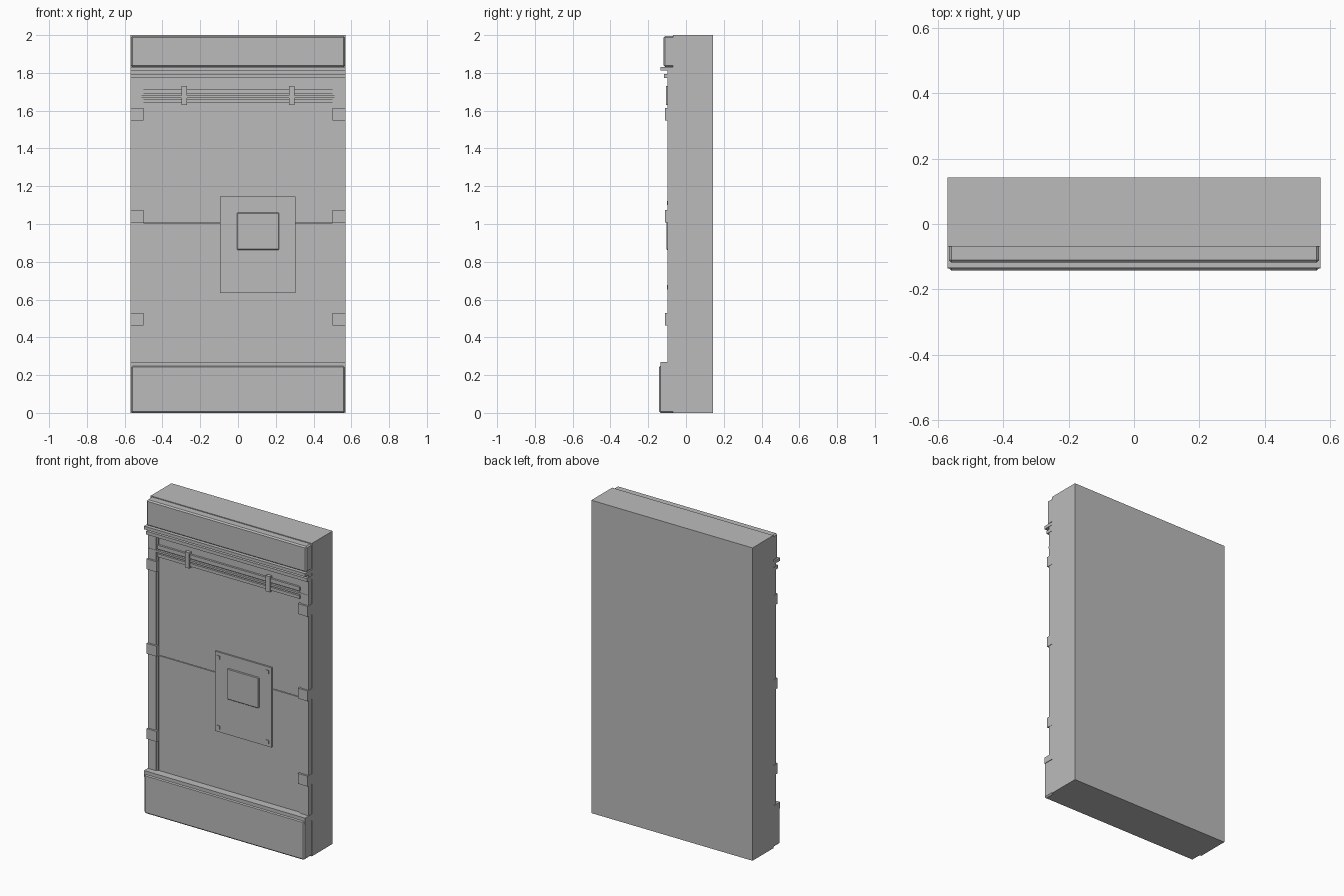
import bpy, bmesh

if "Cube" in bpy.data.objects:
    bpy.data.objects.remove(bpy.data.objects["Cube"])

grey = bpy.data.materials.new("plain grey")
grey.diffuse_color = (0.5, 0.5, 0.5, 1)
grey.use_nodes = True
grey.node_tree.nodes["Principled BSDF"].inputs["Base Color"].default_value = grey.diffuse_color


def box(name, x, y, z, bevel=0.0):
    """Box from (min, max) pairs, with an optional small chamfer."""
    bm = bmesh.new()
    bmesh.ops.create_cube(bm, size=1)
    for v in bm.verts:
        v.co = [(r[0] + r[1]) / 2 + c * (r[1] - r[0]) for r, c in zip((x, y, z), v.co)]
    if bevel:
        bmesh.ops.bevel(bm, geom=bm.edges[:], offset=bevel, segments=1, affect='EDGES')
    me = bpy.data.meshes.new(name)
    bm.to_mesh(me)
    bm.free()
    me.materials.append(grey)
    ob = bpy.data.objects.new(name, me)
    bpy.context.collection.objects.link(ob)
    return ob


W = 0.57       # half width
WALL = -0.068  # front of the wall core
PANEL = -0.086  # front of the panels

# Wall core and the two stacked panels with a seam
box("wall_core", (-W, W), (WALL, 0.142), (0, 2))
box("lower_panel", (-0.505, 0.505), (PANEL, WALL), (0.25, 1.004))
box("upper_panel", (-0.505, 0.505), (PANEL, WALL), (1.008, 1.83))

# Header and base blocks
box("header", (-0.566, 0.566), (-0.118, WALL + 0.01), (1.83, 1.995), 0.008)
box("base", (-0.566, 0.566), (-0.142, WALL + 0.01), (0, 0.25), 0.008)
box("base_cap", (-W, W), (-0.136, WALL), (0.23, 0.27))

# Side posts, inner trims and clamps
for s, side in ((-1, "left"), (1, "right")):
    def span(a, b):
        return tuple(sorted((s * a, s * b)))
    box(f"{side}_post", span(0.512, W - 0.002), (-0.098, WALL), (0.26, 1.83))
    box(f"{side}_post_trim", span(0.5, 0.512), (-0.092, WALL), (0.26, 1.83))
    for i, z in enumerate((0.495, 1.04, 1.58)):
        box(f"{side}_clamp_{i}", span(0.5, W), (-0.11, WALL), (z - 0.033, z + 0.033))
    # Pipe bracket
    box(f"{side}_bracket", span(0.27, 0.3), (-0.107, WALL), (1.63, 1.73))

# Ledges below the header
box("upper_ledge", (-W, W), (-0.135, WALL), (1.812, 1.832))
box("lower_ledge", (-W, W), (-0.116, WALL), (1.772, 1.793))

# Horizontal pipes
for i, (a, b) in enumerate(((1.64, 1.66), (1.69, 1.715))):
    box(f"pipe_{i}", (-0.505, 0.505), (-0.099, PANEL), (a, b))
box("middle_pipe", (-W + 0.002, W - 0.002), (-0.1, PANEL), (1.668, 1.68))

# Access plate with raised cover and bolts
box("access_plate", (-0.095, 0.305), (-0.096, PANEL), (0.635, 1.145))
box("plate_cover", (-0.006, 0.218), (-0.103, -0.09), (0.863, 1.06), 0.004)
for x in (-0.07, 0.277):
    for z in (0.665, 1.112):
        box("plate_bolt", (x - 0.01, x + 0.01), (-0.1, -0.09), (z - 0.011, z + 0.011))
